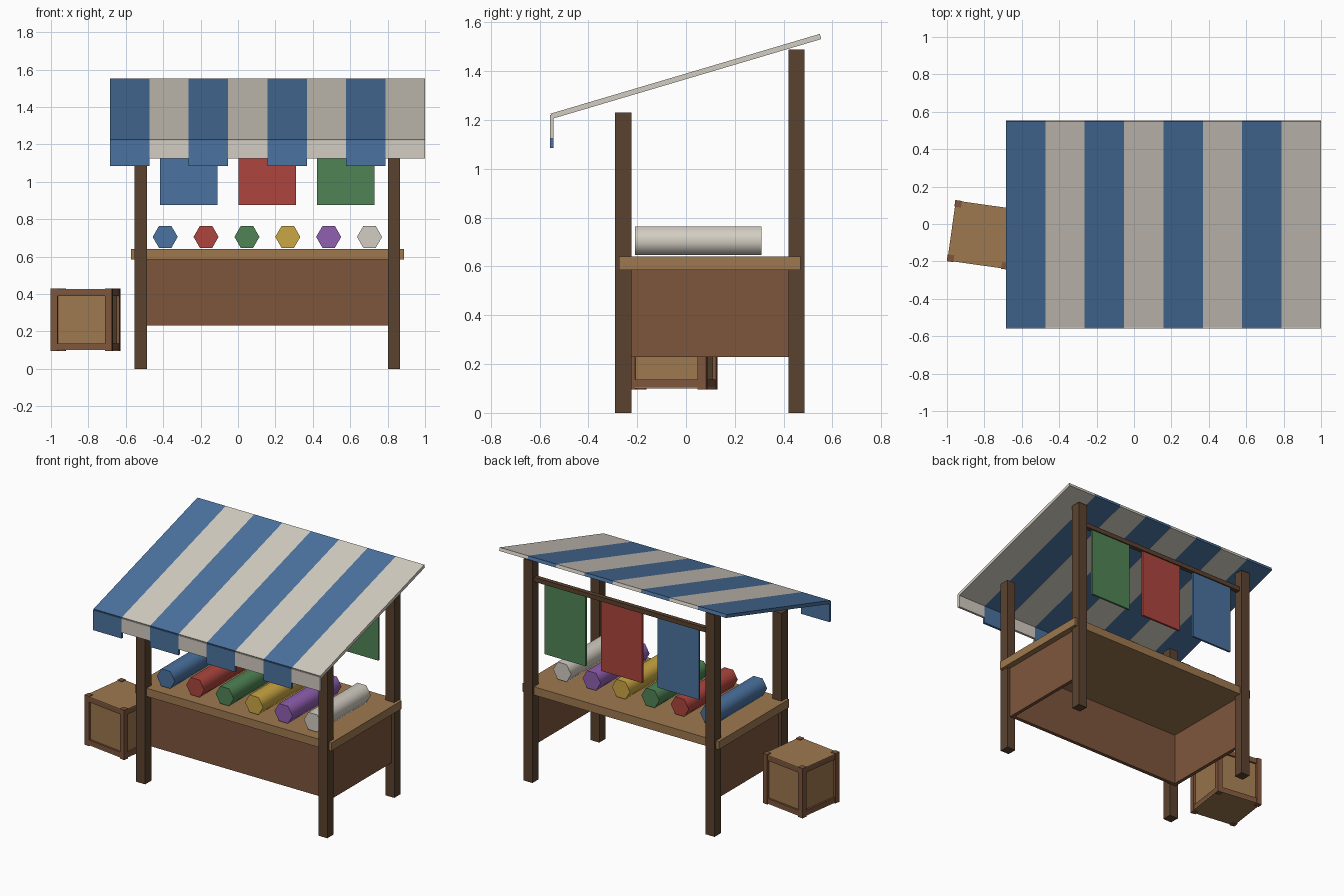
import bpy
import math
from mathutils import Matrix, Vector

if "Cube" in bpy.data.objects:
    bpy.data.objects.remove(bpy.data.objects["Cube"], do_unlink=True)


def material(name, r, g, b):
    m = bpy.data.materials.new(name)
    m.use_nodes = True
    m.diffuse_color = (r, g, b, 1)
    bsdf = next(n for n in m.node_tree.nodes if n.type == "BSDF_PRINCIPLED")
    bsdf.inputs["Base Color"].default_value = (r, g, b, 1)
    return m


BLUE = material("blue cloth", 0.07, 0.17, 0.35)
CREAM = material("cream cloth", 0.65, 0.61, 0.54)
RED = material("red cloth", 0.42, 0.06, 0.048)
GREEN = material("green cloth", 0.08, 0.23, 0.09)
YELLOW = material("yellow cloth", 0.60, 0.39, 0.056)
PURPLE = material("purple cloth", 0.28, 0.115, 0.44)
TAN = material("tan wood", 0.34, 0.19, 0.078)
BROWN = material("brown wood", 0.21, 0.092, 0.046)
DARK = material("dark wood", 0.105, 0.055, 0.028)


def box(name, xs, ys, zs, mat, transform=None):
    """Box from its extents on each axis, optionally moved by a matrix."""
    bpy.ops.mesh.primitive_cube_add(size=1)
    ob = bpy.context.object
    ob.name = name
    size = [b - a for a, b in (xs, ys, zs)]
    mid = [(a + b) / 2 for a, b in (xs, ys, zs)]
    place = Matrix.Translation(mid) @ Matrix.Diagonal(size).to_4x4()
    ob.data.transform((transform or Matrix()) @ place)
    ob.data.materials.append(mat)
    return ob


def around(c, half):
    return (c - half, c + half)


MID = 0.157                        # centre line of the stall
LEFT, RIGHT = MID + 0.677, MID - 0.677
FRONT, BACK = -0.257, 0.453

# Corner posts, taller at the back
for side, x in (("left", LEFT), ("right", RIGHT)):
    box(f"front_post_{side}", around(x, 0.033), around(FRONT, 0.033), (0, 1.23), DARK)
    box(f"back_post_{side}", around(x, 0.033), around(BACK, 0.033), (0, 1.49), DARK)
    box(f"side_panel_{side}", around(x, 0.012), (-0.2, 0.42), (0.23, 0.585), BROWN)

# Counter and front panel, open at the back
box("counter_top", around(MID, 0.73), (-0.275, 0.47), (0.585, 0.64), TAN)
box("front_panel", around(MID, 0.689), (-0.225, -0.2), (0.23, 0.585), BROWN)

# Striped sloping canopy with a stepped valance
stripe = 1.685 / 8
slope = Matrix.Translation((0, 0, 1.379)) @ Matrix.Rotation(math.radians(16.5), 4, "X")
for i in range(8):
    xs = (-0.685 + i * stripe, -0.685 + (i + 1) * stripe)
    mat = CREAM if i % 2 else BLUE
    box(f"canopy_stripe_{i + 1}", xs, around(0, 0.575), around(0, 0.011), mat, slope)
    box(f"valance_flap_{i + 1}", xs, (-0.558, -0.542), (1.125 if i % 2 else 1.085, 1.22), mat)

# Rail between the back posts with hanging cloths
box("hanging_rail", (RIGHT, LEFT), around(BACK, 0.015), around(1.36, 0.015), DARK)
for i, (label, mat) in enumerate((("blue", BLUE), ("red", RED), ("green", GREEN))):
    box(f"hanging_cloth_{label}", around(MID + (i - 1) * 0.42, 0.154),
        around(BACK, 0.007), (0.875, 1.36), mat)

# Six-sided rolls of cloth on the counter
for i, mat in enumerate((BLUE, RED, GREEN, YELLOW, PURPLE, CREAM)):
    bpy.ops.mesh.primitive_cylinder_add(vertices=6, radius=0.067, depth=0.52)
    roll = bpy.context.object
    roll.name = f"cloth_roll_{i + 1}"
    # vertices point sideways so that a flat side rests on the counter
    roll.data.transform(Matrix.Translation((MID + (i - 2.5) * 0.2185, 0.05, 0.705))
                        @ Matrix.Rotation(math.radians(90), 4, "X")
                        @ Matrix.Rotation(math.radians(30), 4, "Z"))
    roll.data.materials.append(mat)
    bpy.ops.object.shade_smooth_by_angle(angle=math.radians(65))

# Turned crate: core, lids, corner posts and rails
turn = Matrix.Translation((-0.815, -0.058, 0)) @ Matrix.Rotation(math.radians(-8), 4, "Z")
box("crate_core", around(0, 0.15), around(0, 0.15), (0.105, 0.42), TAN, turn)
box("crate_lid", around(0, 0.162), around(0, 0.162), (0.42, 0.426), TAN, turn)
box("crate_base", around(0, 0.162), around(0, 0.162), (0.1, 0.106), TAN, turn)
for k in range(4):
    quarter = turn @ Matrix.Rotation(k * math.pi / 2, 4, "Z")
    box(f"crate_corner_{k + 1}", (0.129, 0.165), (0.129, 0.165), (0.095, 0.43), BROWN, quarter)
    for label, zs in (("bottom", (0.106, 0.136)), ("top", (0.39, 0.42))):
        box(f"crate_{label}_rail_{k + 1}", (-0.129, 0.129), (-0.162, -0.145), zs, BROWN, quarter)
